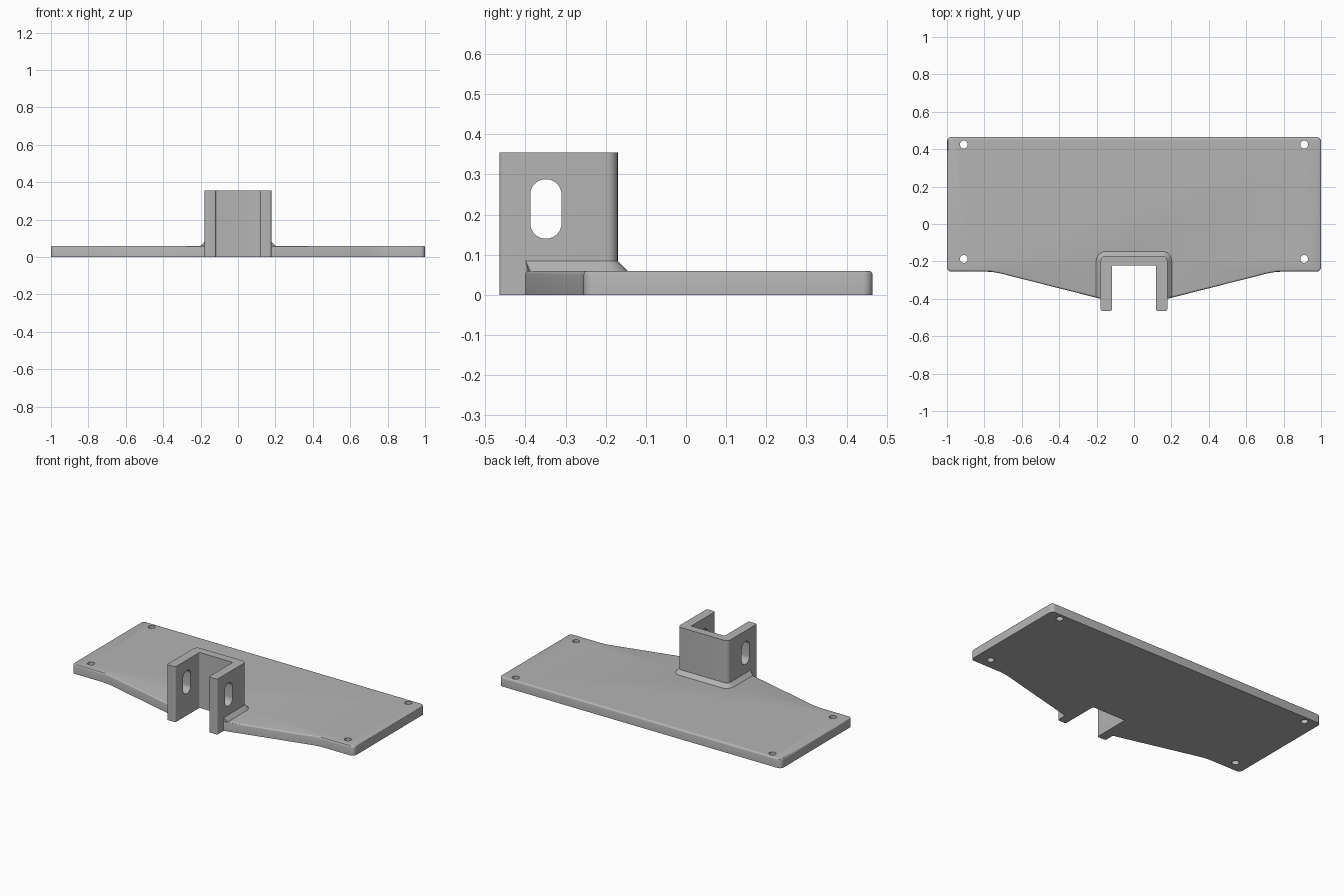
import bpy
import bmesh
from math import sin, cos, tan, pi, atan2
from mathutils import Vector

cube = bpy.data.objects.get("Cube")
if cube:
    bpy.data.objects.remove(cube, do_unlink=True)

grey = bpy.data.materials.new("plain grey")
grey.use_nodes = True
grey.diffuse_color = (0.46, 0.46, 0.46, 1)
grey.node_tree.nodes["Principled BSDF"].inputs["Base Color"].default_value = grey.diffuse_color

PLATE_TOP = 0.06
OUTER, BACK, LEG_END, BRACKET_TOP = 0.178, -0.17, -0.465, 0.355
CORNER = 0.028


def rounded(corners, steps=6):
    """Outline through (x, y, radius) corners, with each corner rounded."""
    points = []
    for i, (x, y, r) in enumerate(corners):
        p = Vector((x, y))
        if r == 0:
            points.append(p)
            continue
        a = (Vector(corners[i - 1][:2]) - p).normalized()
        b = (Vector(corners[(i + 1) % len(corners)][:2]) - p).normalized()
        half = a.angle(b) / 2
        centre = p + (a + b).normalized() * r / sin(half)
        start = p + a * r / tan(half) - centre
        end = p + b * r / tan(half) - centre
        t0 = atan2(start.y, start.x)
        turn = (atan2(end.y, end.x) - t0 + pi) % (2 * pi) - pi
        for k in range(steps + 1):
            t = t0 + turn * k / steps
            points.append(centre + Vector((cos(t), sin(t))) * r)
    return points


def mirrored(right_half):
    """Closed corner list from its right half."""
    return right_half + [(-x, y, r) for x, y, r in reversed(right_half)]


def finish(name, bm):
    bmesh.ops.recalc_face_normals(bm, faces=bm.faces)
    mesh = bpy.data.meshes.new(name)
    bm.to_mesh(mesh)
    bm.free()
    mesh.materials.append(grey)
    obj = bpy.data.objects.new(name, mesh)
    bpy.context.collection.objects.link(obj)
    return obj


def prism(name, outline, height, top_round=0):
    bm = bmesh.new()
    base = bm.faces.new([bm.verts.new((p.x, p.y, 0)) for p in outline])
    extruded = bmesh.ops.extrude_face_region(bm, geom=[base], use_keep_orig=True)["geom"]
    top = [g for g in extruded if isinstance(g, bmesh.types.BMVert)]
    bmesh.ops.translate(bm, verts=top, vec=(0, 0, height))
    bmesh.ops.recalc_face_normals(bm, faces=bm.faces)
    if top_round:
        rim = [e for e in bm.edges if all(v.co.z > height / 2 for v in e.verts)]
        bmesh.ops.bevel(bm, geom=rim, offset=top_round, segments=3,
                        profile=0.5, affect='EDGES')
    return finish(name, bm)


def activate(obj):
    bpy.ops.object.select_all(action='DESELECT')
    obj.select_set(True)
    bpy.context.view_layer.objects.active = obj


def cut(target, cutter):
    cutter.hide_render = True
    mod = target.modifiers.new("cut", 'BOOLEAN')
    mod.operation = 'DIFFERENCE'
    mod.solver = 'EXACT'
    mod.object = cutter
    activate(target)
    bpy.ops.object.modifier_apply(modifier=mod.name)
    bpy.data.objects.remove(cutter, do_unlink=True)


# Base plate, with a notch whose edges lie inside the bracket walls
plate = prism("base_plate", rounded(mirrored([
    (0.15, -0.2, 0), (0.15, -0.4, 0), (OUTER, -0.4, 0),
    (0.75, -0.255, 0.35), (1, -0.255, 0.025), (1, 0.465, 0.025)])),
    PLATE_TOP, top_round=0.01)

# Four screw holes
for x in (-0.91, 0.91):
    for y in (-0.187, 0.425):
        ring = [Vector((x + 0.021 * cos(k * pi / 16), y + 0.021 * sin(k * pi / 16)))
                for k in range(32)]
        cutter = prism("screw_hole_cutter", ring, 0.2)
        cutter.location.z = -0.1
        bpy.context.view_layer.update()
        cut(plate, cutter)

# U-shaped bracket
bracket = prism("bracket", rounded(mirrored([
    (0.118, -0.222, 0.006), (0.118, LEG_END, 0.01),
    (OUTER, LEG_END, 0.01), (OUTER, BACK, CORNER)])), BRACKET_TOP)

# Long slot through both bracket legs: outline in z, y turned to run along x
slot = prism("slot_cutter", rounded([
    (-0.288, -0.388, 0.0385), (-0.288, -0.31, 0.0385),
    (-0.14, -0.31, 0.0385), (-0.14, -0.388, 0.0385)], 10), 0.6)
slot.rotation_euler.y = pi / 2
slot.location.x = -0.3
bpy.context.view_layer.update()
cut(bracket, slot)

# Sloped weld strip around the foot of the bracket
SPREAD = 0.024
stations = [((OUTER, -0.4), (1, 0))]
for side in (1, -1):
    centre = Vector((side * (OUTER - CORNER), BACK - CORNER))
    for k in range(9):
        t = k * pi / 16 + (0 if side > 0 else pi / 2)
        d = Vector((cos(t), sin(t)))
        stations.append((centre + d * CORNER, d))
stations.append(((-OUTER, -0.4), (-1, 0)))

bm = bmesh.new()
sections = []
for i, (p, d) in enumerate(stations):
    p, d = Vector(p), Vector(d)
    slant = Vector((0, 0.012)) if i in (0, len(stations) - 1) else Vector((0, 0))
    inner, foot = p - d * 0.01, p + d * SPREAD + slant
    sections.append([bm.verts.new((q.x, q.y, z)) for q, z in (
        (inner, 0.045), (foot, 0.045), (foot, PLATE_TOP),
        (p, PLATE_TOP + SPREAD), (inner, PLATE_TOP + SPREAD))])
for a, b in zip(sections, sections[1:]):
    for k in range(5):
        n = (k + 1) % 5
        bm.faces.new((a[k], a[n], b[n], b[k]))
for end in (sections[0], sections[-1]):
    bm.faces.new(end)
strip = finish("weld_strip", bm)

for part in (plate, bracket, strip):
    activate(part)
    bpy.ops.object.shade_smooth_by_angle(angle=pi / 6)
